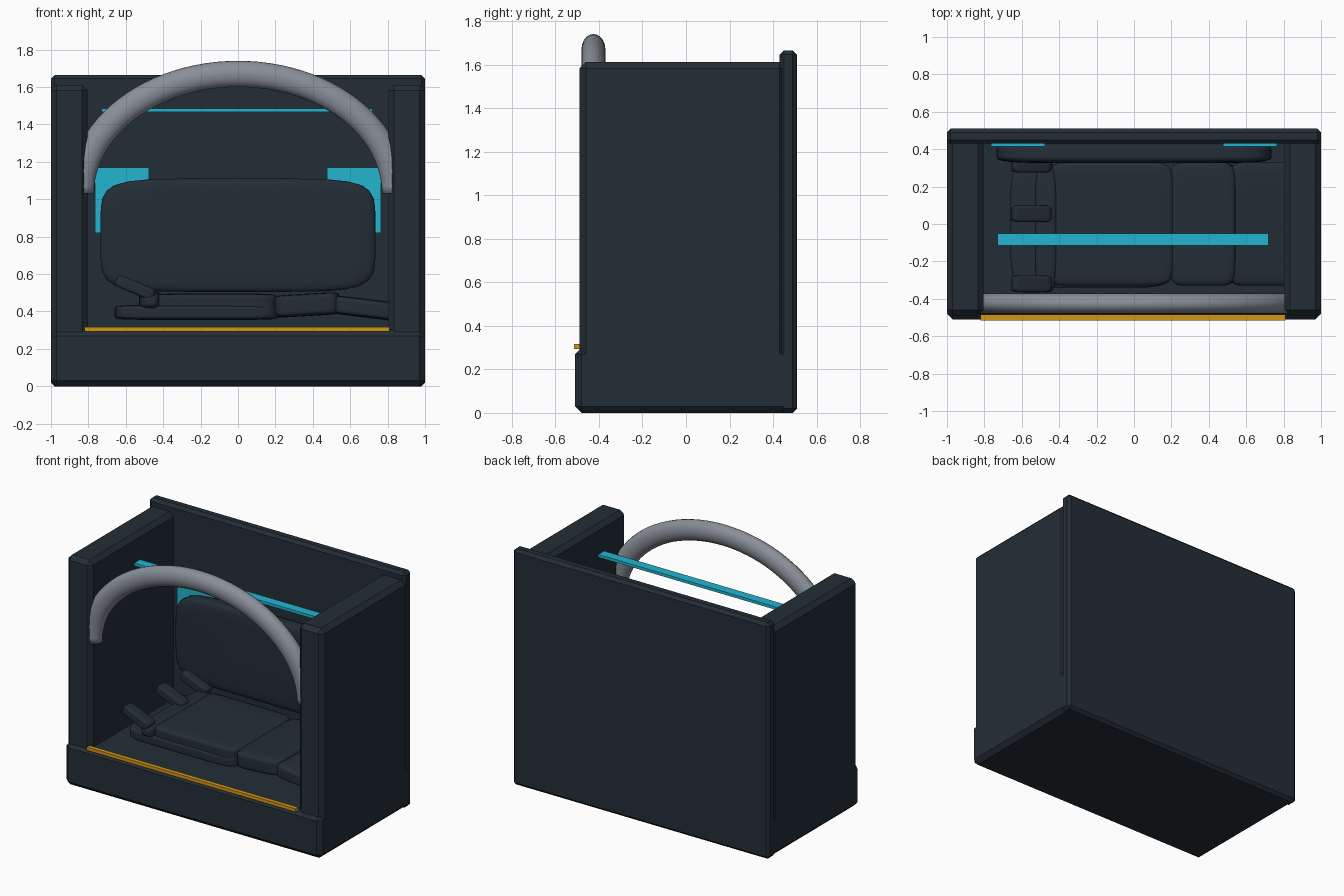
import bpy, bmesh, math
from mathutils import Vector

if "Cube" in bpy.data.objects:
    bpy.data.objects.remove(bpy.data.objects["Cube"])


def mat(name, rgb):
    m = bpy.data.materials.new(name)
    m.diffuse_color = (*rgb, 1)
    m.use_nodes = True
    m.node_tree.nodes["Principled BSDF"].inputs["Base Color"].default_value = m.diffuse_color
    return m


DARK = mat("dark slate", (0.0165, 0.027, 0.037))
GREY = mat("metal grey", (0.25, 0.275, 0.32))
CYAN = mat("cyan light", (0.016, 0.46, 0.63))
AMBER = mat("amber light", (0.65, 0.31, 0.008))


def finish(name, bm, material, smooth=False):
    bmesh.ops.recalc_face_normals(bm, faces=bm.faces[:])
    me = bpy.data.meshes.new(name)
    bm.to_mesh(me)
    bm.free()
    me.materials.append(material)
    ob = bpy.data.objects.new(name, me)
    bpy.context.collection.objects.link(ob)
    if smooth:
        for p in me.polygons:
            p.use_smooth = True
    return ob


def box(name, x, y, z, material, bevel=0.0):
    """Chamfered box from its x, y and z ranges."""
    bm = bmesh.new()
    bmesh.ops.create_cube(bm, size=1)
    for v in bm.verts:
        v.co = [(r[0] + r[1]) / 2 + c * (r[1] - r[0]) for r, c in zip((x, y, z), v.co)]
    if bevel:
        bmesh.ops.bevel(bm, geom=bm.edges[:], offset=bevel, segments=1,
                        affect='EDGES', profile=0.5)
    return finish(name, bm, material)


def pad(name, x, y, z, power=6, tilt=0.0):
    """Puffy cushion: a cube rounded to a superellipsoid, tilted about y."""
    bm = bmesh.new()
    bmesh.ops.create_cube(bm, size=2)
    bmesh.ops.subdivide_edges(bm, edges=bm.edges[:], cuts=11, use_grid_fill=True)
    for v in bm.verts:
        n = sum(abs(c) ** power for c in v.co) ** (1 / power)
        v.co = [c / n * (r[1] - r[0]) / 2 for r, c in zip((x, y, z), v.co)]
    ob = finish(name, bm, DARK, True)
    ob.location = [(r[0] + r[1]) / 2 for r in (x, y, z)]
    ob.rotation_euler.y = tilt
    return ob


# Shell
box("base", (-1, 1), (-0.51, 0.48), (0, 0.3), DARK, 0.03)
box("back_wall", (-1, 1), (0.43, 0.51), (0, 1.665), DARK, 0.02)
for s, side in ((-1, "left"), (1, "right")):
    box(side + "_wall", sorted((s * 0.805, s)), (-0.49, 0.46), (0.02, 1.612), DARK, 0.03)

    # L-shaped light bracket behind the backrest
    bm = bmesh.new()
    pts = [(0.765, 0.82), (0.765, 1.17), (0.475, 1.17), (0.475, 1.07), (0.67, 1.07), (0.67, 0.82)]
    f = bm.faces.new([bm.verts.new((s * px, 0.415, pz)) for px, pz in pts])
    ext = bmesh.ops.extrude_face_region(bm, geom=[f])["geom"]
    for v in ext:
        if isinstance(v, bmesh.types.BMVert):
            v.co.y += 0.018
    finish(side + "_bracket_light", bm, CYAN)

# Light strips
box("front_strip", (-0.82, 0.81), (-0.515, -0.485), (0.293, 0.316), AMBER)
box("ceiling_light", (-0.73, 0.72), (-0.115, -0.05), (1.465, 1.485), CYAN)

# Arched tube over the opening, half ellipse
bm = bmesh.new()
rings = []
N, M = 48, 20
for i in range(N + 1):
    a = math.pi * i / N
    centre = Vector((0.84 * math.cos(a), -0.425, 1.03 + 0.64 * math.sin(a)))
    out = Vector((0.64 * math.cos(a), 0, 0.84 * math.sin(a))).normalized()
    rings.append([bm.verts.new(centre + out * 0.07 * math.cos(t) + Vector((0, 0.055 * math.sin(t), 0)))
                  for t in (2 * math.pi * j / M for j in range(M))])
for r0, r1 in zip(rings, rings[1:]):
    for j in range(M):
        k = (j + 1) % M
        bm.faces.new((r0[j], r0[k], r1[k], r1[j]))
bm.faces.new(rings[0])
bm.faces.new(rings[-1])
finish("arch_tube", bm, GREY, True)

# Cushions
pad("backrest", (-0.735, 0.735), (0.325, 0.435), (0.505, 1.11))
pad("seat_lower", (-0.66, 0.22), (-0.34, 0.33), (0.355, 0.435), 8)
pad("seat_upper", (-0.47, 0.21), (-0.33, 0.33), (0.38, 0.495), 10)
pad("middle_pad", (0.19, 0.545), (-0.33, 0.33), (0.375, 0.495), 8, -0.06)
pad("leg_pad", (0.5, 0.9), (-0.33, 0.33), (0.365, 0.465), 8, 0.12)
pad("head_roll", (-0.53, -0.41), (-0.365, 0.33), (0.405, 0.505), 4)
for i, y in enumerate((-0.32, 0.055, 0.32)):
    pad(f"head_stub_{i + 1}", (-0.66, -0.44), (y - 0.045, y + 0.045), (0.495, 0.56), 6, 0.4)
